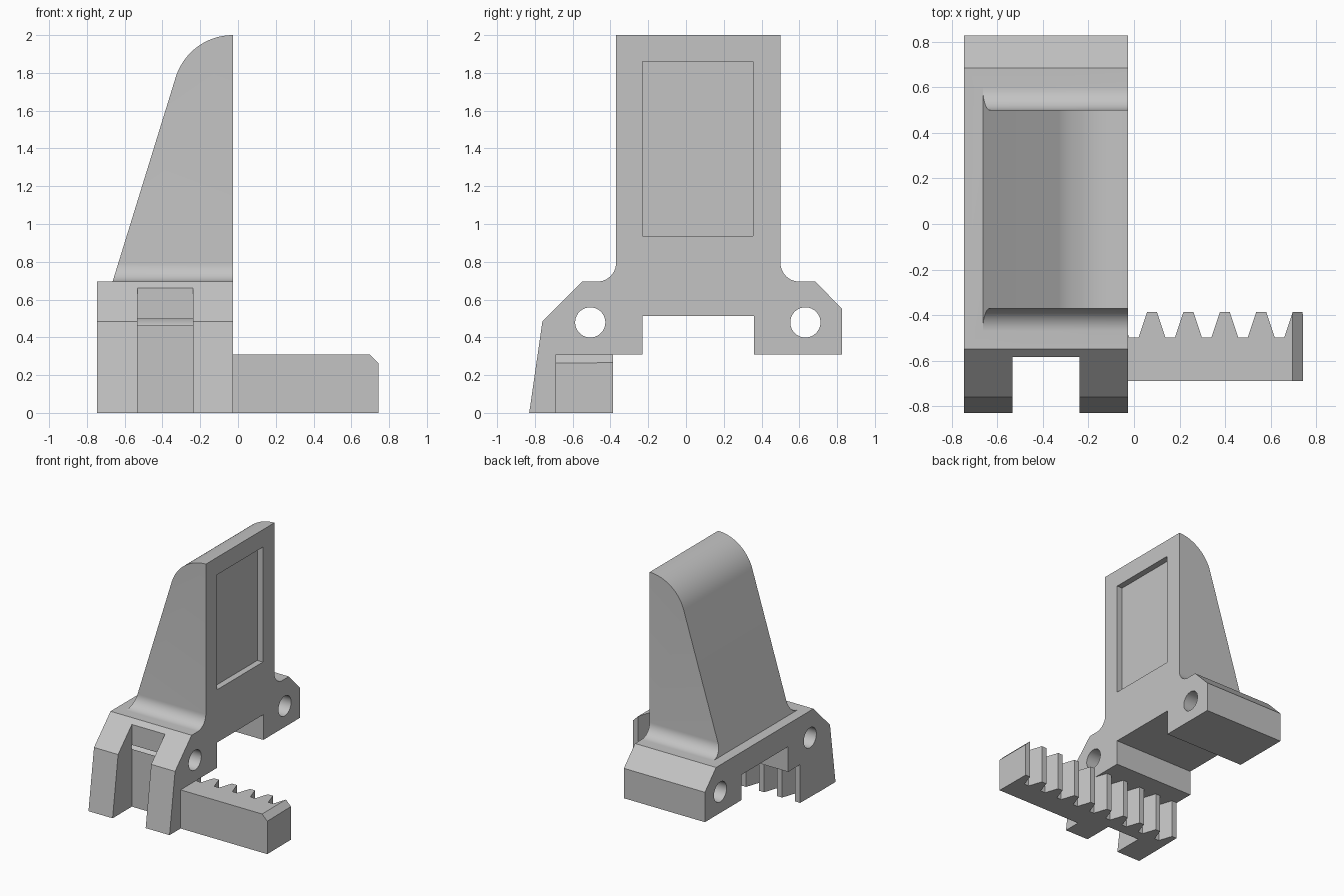
import bpy, bmesh
from math import sin, cos, pi, atan2
from mathutils import Vector

old = bpy.data.objects.get("Cube")
if old:
    bpy.data.objects.remove(old, do_unlink=True)

grey = bpy.data.materials.new("light grey plastic")
grey.use_nodes = True
colour = (0.55, 0.55, 0.55, 1)
grey.diffuse_color = colour
grey.node_tree.nodes["Principled BSDF"].inputs["Base Color"].default_value = colour


def prism(name, outline, axis, lo, hi):
    """Extrude a 2D outline along one axis; the other two axes keep their order."""
    def place(p, d):
        c = list(p)
        c.insert(axis, d)
        return Vector(c)
    bm = bmesh.new()
    face = bm.faces.new([bm.verts.new(place(p, lo)) for p in outline])
    new = bmesh.ops.extrude_face_region(bm, geom=[face])["geom"]
    shift = place((0, 0), hi - lo)
    bmesh.ops.translate(bm, vec=shift, verts=[v for v in new if isinstance(v, bmesh.types.BMVert)])
    bmesh.ops.recalc_face_normals(bm, faces=bm.faces)
    mesh = bpy.data.meshes.new(name)
    bm.to_mesh(mesh)
    bm.free()
    mesh.materials.append(grey)
    ob = bpy.data.objects.new(name, mesh)
    bpy.context.collection.objects.link(ob)
    return ob


def rect(a0, a1, b0, b1):
    return [(a0, b0), (a1, b0), (a1, b1), (a0, b1)]


def arc(cx, cy, r, start, end, n=12):
    return [(cx + r * cos(start + (end - start) * i / n),
             cy + r * sin(start + (end - start) * i / n)) for i in range(n + 1)]


def combine(target, tool, operation):
    mod = target.modifiers.new(operation, "BOOLEAN")
    mod.operation, mod.object, mod.solver = operation, tool, "EXACT"
    bpy.ops.object.select_all(action="DESELECT")
    bpy.context.view_layer.objects.active = target
    target.select_set(True)
    bpy.ops.object.modifier_apply(modifier=mod.name)
    bpy.data.objects.remove(tool, do_unlink=True)


LEFT, FACE, END = -0.747, -0.027, 0.743    # body back, gripping face, rack end
LEDGE, UNDER = 0.695, 0.31                 # base top and underside heights

# Base and upright, one side profile with filleted shoulders
side = [(-0.83, 0), (-0.76, 0.485), (-0.55, LEDGE)]
side += arc(-0.47, LEDGE + 0.1, 0.1, -pi / 2, 0)
side += [(-0.37, 2.05), (0.5, 2.05)]
side += arc(0.6, LEDGE + 0.1, 0.1, pi, 1.5 * pi)
side += [(0.685, LEDGE), (0.827, 0.55), (0.827, UNDER), (0.36, UNDER), (0.36, 0.513),
         (-0.23, 0.513), (-0.23, UNDER), (-0.6, UNDER), (-0.6, 0)]
finger = prism("gripper_finger", side, 0, LEFT, FACE)

# Sloped back with a rounded top
r = 0.317
slope = atan2(0.296, -0.955)
back = [(-1, LEDGE), (-0.664, LEDGE)] + arc(FACE, 2 - r, r, slope, pi / 2, 20)
back += [(0.2, 2), (0.2, 2.3), (-1, 2.3)]
combine(finger, prism("back_cutter", back, 1, -1, 1), "DIFFERENCE")

# Toothed rack along the bottom
pitch, tip, root = 0.16, -0.387, -0.498
teeth = []
for i in range(-5, 5):
    c = 0.079 + i * pitch
    teeth += [(c - 0.059, root), (c - 0.022, tip), (c + 0.022, tip), (c + 0.059, root)]
teeth = [(max(LEFT, min(END, x)), y) for x, y in teeth]
teeth = teeth[1:-1]                         # end teeth are cut off square
rack = prism("rack", [(LEFT, -0.69)] + teeth + [(END, -0.69)], 2, 0, UNDER)
bevel = [(END - 0.046, UNDER), (END + 0.054, UNDER - 0.1), (END + 0.1, UNDER + 0.1),
         (END - 0.046, UNDER + 0.1)]
combine(rack, prism("bevel_cutter", bevel, 1, -1, 0), "DIFFERENCE")
combine(finger, rack, "UNION")

# Slot between the front legs
combine(finger, prism("slot_cutter", rect(-0.533, -0.239, -1, -0.585), 2, -0.2, 0.9), "DIFFERENCE")

# Shallow pocket in the gripping face
combine(finger, prism("pocket_cutter", rect(-0.23, 0.355, 0.937, 1.86), 0, FACE - 0.05, 0.2),
        "DIFFERENCE")

# Cross holes
for y in (-0.507, 0.632):
    hole = arc(y, 0.479, 0.08, 0, 2 * pi, 40)[:-1]
    combine(finger, prism("hole_cutter", hole, 0, -1, 0.2), "DIFFERENCE")

bpy.ops.object.shade_smooth_by_angle()
